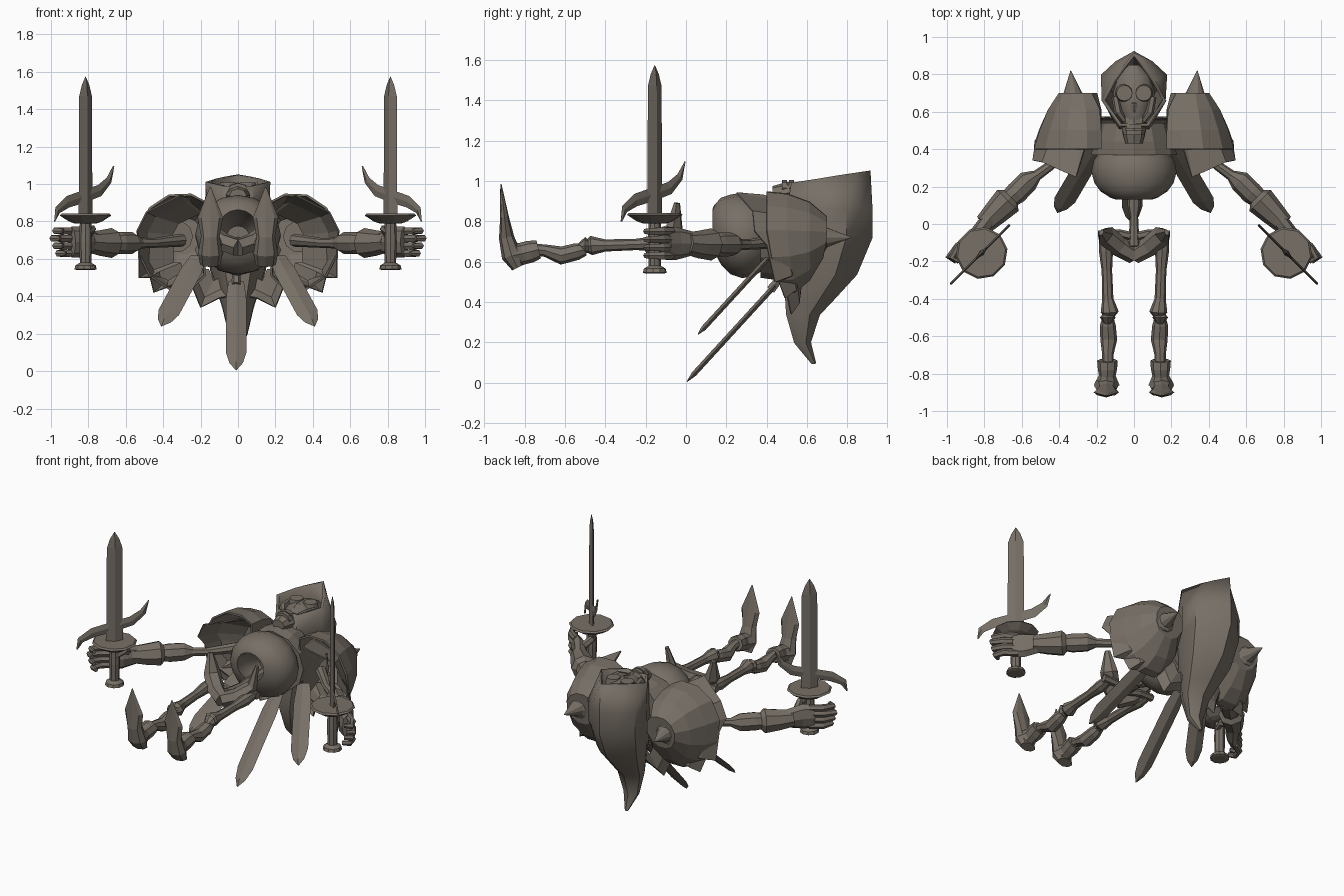
import bpy, bmesh, math
from mathutils import Vector

cube = bpy.data.objects.get("Cube")
if cube:
    bpy.data.objects.remove(cube, do_unlink=True)

mat = bpy.data.materials.new("weathered_bone_brown")
mat.use_nodes = True
COL = (0.185, 0.16, 0.133, 1)
mat.diffuse_color = COL
mat.node_tree.nodes["Principled BSDF"].inputs["Base Color"].default_value = COL


def finish(name, bm, mirror=False, smooth=0, thick=0):
    bmesh.ops.recalc_face_normals(bm, faces=bm.faces)
    me = bpy.data.meshes.new(name)
    bm.to_mesh(me)
    bm.free()
    ob = bpy.data.objects.new(name, me)
    bpy.context.collection.objects.link(ob)
    me.materials.append(mat)
    if smooth:
        bpy.ops.object.select_all(action='DESELECT')
        ob.select_set(True)
        bpy.context.view_layer.objects.active = ob
        bpy.ops.object.shade_smooth_by_angle(angle=math.radians(smooth))
    if thick:
        m = ob.modifiers.new("thickness", 'SOLIDIFY')
        m.thickness = thick
        m.offset = 0
    if mirror:
        ob.modifiers.new("mirror", 'MIRROR').use_mirror_merge = False
    return ob


def loft(name, rings, closed=True, caps=(True, True), **kw):
    """Skin a list of equal-length point rings."""
    bm = bmesh.new()
    vs = [[bm.verts.new(p) for p in r] for r in rings]
    n = len(vs[0])
    for a, b in zip(vs, vs[1:]):
        for i in range(n if closed else n - 1):
            j = (i + 1) % n
            bm.faces.new((a[i], a[j], b[j], b[i]))
    for use, r in zip(caps, (vs[0], vs[-1])):
        if use and closed:
            bm.faces.new(r)
    return finish(name, bm, **kw)


def tube(name, path, radii, sides=8, ref=(0, 0, 1), caps=(True, True), **kw):
    """Tapered limb along a path; a radius may be a (width, depth) pair."""
    pts = [Vector(p) for p in path]
    rings = []
    for i, p in enumerate(pts):
        d = pts[min(i + 1, len(pts) - 1)] - pts[max(i - 1, 0)]
        if d.length < 1e-5:
            d = pts[-1] - pts[0]
        u = d.cross(Vector(ref)).normalized()
        v = d.cross(u).normalized()
        r = radii[i] if isinstance(radii[i], tuple) else (radii[i], radii[i])
        rings.append([p + u * r[0] * math.cos(t) + v * r[1] * math.sin(t)
                      for t in (math.tau * k / sides for k in range(sides))])
    return loft(name, rings, caps=caps, **kw)


def blade(name, base, tip, w, t, ref, **kw):
    """Diamond-section blade ending in a point."""
    a, b = Vector(base), Vector(tip)
    tube(name, [a, a.lerp(b, .2), a.lerp(b, .8), a.lerp(b, .92), b],
         [(w * .75, t), (w, t), (w, t), (w * .65, t), (.002, .002)], 4, ref, **kw)


# Hood with a straight-edged open rim and a hanging tail
def mirrored(half):
    return half + [(-x, y, z) for x, y, z in reversed(half[1:])]


def hood_ring(z, yb, yf, hw):
    ln = yb - yf
    return mirrored([(0, yb, z), (hw * .55, yb - .13 * ln, z), (hw, yb - .3 * ln, z),
                     (hw * .95, yb - .62 * ln, z), (hw * .45, yf, z)])


rim = mirrored([(x, y, 1.05 - .16 * (.905 - y)) for x, y in
                ((0, .905), (.055, .835), (.105, .765), (.163, .66), (.075, .53))])
hood = [(.86, .915, .51, .168), (.72, .915, .5, .165), (.54, .84, .5, .14), (.42, .73, .5, .1),
        (.34, .655, .505, .075), (.2, .61, .545, .042), (.1, .637, .628, .004)]
loft("hood", [rim] + [hood_ring(*h) for h in hood], caps=(False, True), thick=.02, smooth=35)

# Skull, jaw and facial features
tube("skull", [(0, .85, .92), (0, .79, .92), (0, .7, .93), (0, .63, .93), (0, .56, .93), (0, .53, .93)],
     [(.03, .03), (.085, .06), (.112, .075), (.095, .07), (.06, .06), (.05, .05)], 10, smooth=40)
tube("jaw", [(0, .57, .94), (0, .5, .94), (0, .43, .94)],
     [(.065, .05), (.065, .055), (.045, .035)], 8)
for k in range(2):
    tube("teeth_row", [(0, .535 - k * .035, .965), (0, .51 - k * .035, .965)],
         [(.055, .04), (.055, .04)], 8)
tube("eye_socket", [(.052, .7, .97), (.052, .7, 1.008), (.052, .7, 1.008), (.052, .7, .985)],
     [.05, .042, .034, .03], 12, (0, 1, 0), mirror=True)
tube("eyeball", [(.045, .685, .98), (.045, .685, .995), (.045, .685, 1.002)],
     [.018, .015, .005], 8, (0, 1, 0), mirror=True)
blade("nose_ridge", (0, .6, .985), (0, .65, 1.0), .022, .012, (0, 0, 1))
tube("cheek_bone", [(.1, .68, .97), (.085, .6, .975), (.05, .55, .96)], [.02, .022, .015], 6, mirror=True)

# Rib cage bowl, hollow underneath, with the chest collar
ribs = [(.32, .72, .06), (.23, .74, .1), (.16, .76, .1), (.132, .77, .1), (.14, .765, .125),
        (.175, .75, .18), (.22, .735, .212), (.28, .73, .228), (.34, .73, .215),
        (.39, .73, .18), (.42, .73, .14), (.44, .73, .08)]
loft("rib_cage", [[(r * math.cos(math.tau * k / 16), y, z + r * .93 * math.sin(math.tau * k / 16))
                   for k in range(16)] for y, z, r in ribs], smooth=50)
tube("collar", [(0, .37, .72), (0, .44, .72), (0, .54, .72)],
     [(.23, .2), (.21, .21), (.18, .2)], 12)
tube("neck", [(0, .5, .85), (0, .62, .9)], [.07, .06])

# Ragged cape wrapping under the shoulder pads
hem = [(0, .52, .41), (.1, .52, .39), (.2, .52, .34), (.24, .5, .44), (.35, .48, .46),
       (.45, .49, .42), (.47, .46, .5), (.53, .44, .5), (.53, .4, .68), (.54, .34, .75),
       (.49, .33, .85), (.31, .25, .94), (.27, .38, .93)]
loft("ragged_cape", [hem, [(x * .9, .3 + y * .5, .7 + (z - .7) * .85) for x, y, z in hem],
                     [(x * .65, .57, .7 + (z - .7) * .6) for x, y, z in hem]],
     closed=False, mirror=True, thick=.008)


# Flared shoulder pads with spikes; the inner upper side is squared off
def pad_ring(y, cx, cz, rx, rz, slant):
    pts = []
    for k in range(12):
        t = math.tau * (k + .5) / 12
        c, s = math.cos(t), math.sin(t)
        rise = math.sqrt(s) if c < 0 < s else s
        pts.append((max(.18, cx + rx * c * 1.03), y + slant * max(0, -s), cz + rz * rise * 1.03))
    return pts


pads = [(.695, .3, .72, .1, .1, -.02), (.61, .3, .7, .155, .19, 0),
        (.5, .305, .69, .195, .24, .04), (.4, .31, .69, .22, .25, .09)]
loft("shoulder_pad", [pad_ring(*p) for p in pads], caps=(True, False), mirror=True, thick=.012)
tube("pad_spike", [(.325, .64, .72), (.328, .67, .72), (.328, .69, .72), (.328, .7, .72), (.338, .82, .72)],
     [.085, .078, .07, .05, .002], 10, mirror=True)

# Hanging blades on the back
blade("back_blade_middle", (-.01, .44, .48), (-.01, .005, .005), .055, .013, (0, -1, 1))
blade("back_blade_side", (.21, .4, .61), (.41, .06, .24), .058, .013, (0, -1, 1), mirror=True)
tube("blade_handle", [(-.01, .5, .56), (-.01, .42, .46)], [.02, .025], 6)

# Spine and pelvis
tube("spine", [(0, .34, .68), (0, .1, .67), (0, .04, .68), (0, -.12, .69)], [.03, .035, .022, .03])
tube("pelvis_wing", [(0, -.17, .66), (.08, -.12, .69), (.15, -.06, .76), (.175, -.045, .89)],
     [(.045, .05), (.055, .05), (.055, .035), (.018, .012)], 6, (0, 0, 1), mirror=True)
tube("pelvis_bar", [(-.19, -.06, .7), (-.08, -.05, .69), (0, -.07, .68), (.08, -.05, .69), (.19, -.06, .7)],
     [.025, .022, .025, .022, .025], 6)

# Legs with knee and calf bulges, then pointed boots
tube("thigh_bone", [(.155, -.06, .7), (.15, -.14, .69), (.145, -.25, .685), (.14, -.4, .68), (.13, -.47, .68), (.135, -.5, .67)],
     [.03, .038, .028, .03, .048, .025], mirror=True)
tube("knee_cap", [(.14, -.47, .67), (.14, -.5, .68), (.14, -.53, .67)], [.02, .042, .02], mirror=True)
tube("shin", [(.14, -.5, .66), (.14, -.54, .65), (.135, -.62, .63), (.14, -.7, .655), (.14, -.76, .66)],
     [.03, .042, .045, .03, .03], mirror=True)
tube("boot_cuff", [(.142, -.73, .66), (.142, -.77, .65), (.143, -.81, .64), (.145, -.86, .63)],
     [(.055, .045), (.052, .055), (.045, .055), (.068, .06)], mirror=True)
feet = [(.985, -.918, .003, .003), (.82, -.9, .068, .022), (.72, -.89, .05, .038),
        (.63, -.865, .065, .05), (.57, -.835, .055, .03)]
tube("boot_foot", [(.148, y, z) for z, y, w, d in feet], [(w, d) for z, y, w, d in feet],
     8, (0, 1, 0), mirror=True)

# Arms, gauntlets and hands
tube("arm_bone", [(.3, .46, .7), (.45, .31, .685), (.54, .245, .685)], [.035, .026, .03], mirror=True)
tube("forearm", [(.52, .26, .685), (.565, .23, .685), (.63, .165, .685), (.72, .09, .685)],
     [.03, .058, .06, .04], mirror=True)
tube("gauntlet_cuff", [(.655, .145, .685), (.675, .125, .685), (.74, .06, .685), (.8, .0, .69)],
     [.05, .08, .068, .055], mirror=True)
tube("palm", [(.77, .03, .69), (.83, -.05, .69), (.89, -.1, .69)],
     [(.045, .06), (.045, .082), (.035, .082)], mirror=True)
for k in range(4):
    z = .63 + k * .04
    reach = .015 * abs(k - 2)
    tube("finger", [(.87, -.07, z), (.94, -.12, z), (.99 - reach, -.18, z), (.95 - reach, -.2, z)],
         [.021, .022, .019, .014], 6, mirror=True)
tube("thumb", [(.8, -.04, .73), (.78, -.1, .76), (.8, -.17, .74)], [.025, .022, .014], 6, mirror=True)

# Swords held upright, blades turned diagonally
SX, SY, DIAG = .815, -.155, (1, 1, 0)


def on_sword(zs):
    return [(SX, SY, z) for z in zs]


tube("sword_pommel", on_sword((.54, .545, .565, .58)), [.045, .06, .055, .03], 10, DIAG, mirror=True)
tube("sword_grip", on_sword((.57, .69, .82)), [.03, .034, .03], 8, DIAG, mirror=True)
tube("sword_guard", on_sword((.79, .8, .832, .842)), [.06, .09, .14, .13], 10, DIAG, mirror=True)
tube("sword_blade", on_sword((.83, 1.47, 1.53, 1.575)),
     [(.052, .016), (.048, .014), (.028, .01), (.001, .001)], 4, DIAG, mirror=True)
hook = [(.98, .8, .004), (.965, .86, .022), (.91, .905, .032), (.82, .935, .034),
        (.74, .965, .032), (.69, 1.02, .022), (.665, 1.095, .003)]
tube("sword_hook", [(x, SY - (x - SX), z) for x, z, r in hook],
     [(r, .006) for x, z, r in hook], 4, DIAG, mirror=True)
